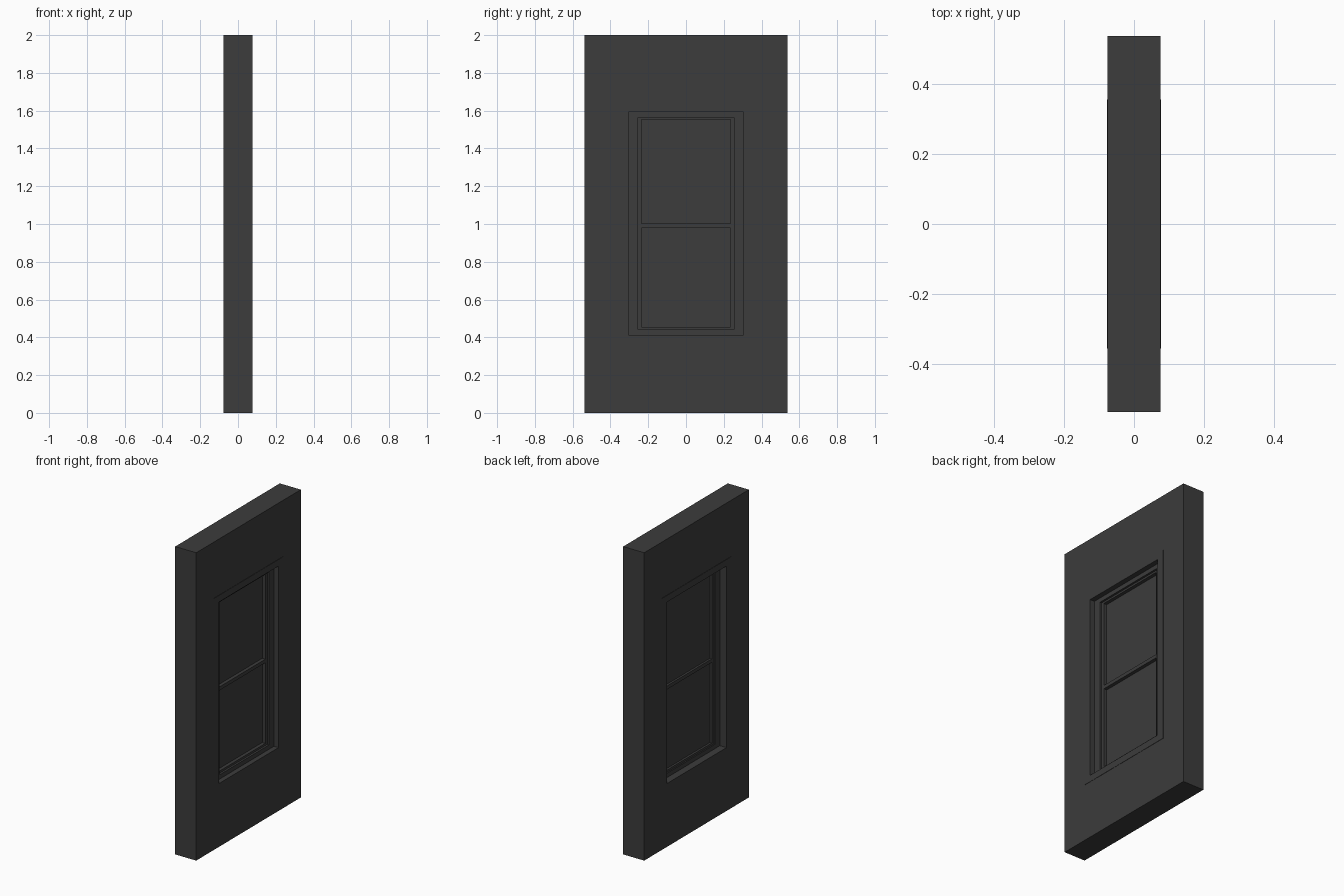
import bpy, bmesh

if "Cube" in bpy.data.objects:
    bpy.data.objects.remove(bpy.data.objects["Cube"])

mat = bpy.data.materials.new("dark_grey")
mat.diffuse_color = (0.045, 0.045, 0.045, 1)
mat.use_nodes = True
mat.node_tree.nodes["Principled BSDF"].inputs["Base Color"].default_value = mat.diffuse_color


def finish(name, bm):
    bmesh.ops.recalc_face_normals(bm, faces=bm.faces)
    me = bpy.data.meshes.new(name)
    bm.to_mesh(me)
    bm.free()
    me.materials.append(mat)
    ob = bpy.data.objects.new(name, me)
    bpy.context.collection.objects.link(ob)
    return ob


def frame(name, x0, x1, outer, inner):
    """Rectangular ring in the YZ plane; outer/inner = (half width, bottom, top)."""
    bm = bmesh.new()
    loops = []
    for x, (w, b, t) in ((x0, outer), (x1, outer), (x1, inner), (x0, inner)):
        loops.append([bm.verts.new((x, y, z))
                      for y, z in ((-w, b), (w, b), (w, t), (-w, t))])
    for k in range(4):
        a, c = loops[k], loops[(k + 1) % 4]
        for i in range(4):
            j = (i + 1) % 4
            bm.faces.new((a[i], a[j], c[j], c[i]))
    return finish(name, bm)


def box(name, x0, x1, w, b, t):
    bm = bmesh.new()
    bmesh.ops.create_cube(bm, size=1)
    for v in bm.verts:
        v.co = (x1 if v.co.x > 0 else x0,
                w if v.co.y > 0 else -w,
                t if v.co.z > 0 else b)
    return finish(name, bm)


WALL = (0.537, 0.0, 2.0)
TRIM = (0.355, 0.37, 1.635)
OPENING = (0.305, 0.413, 1.592)
SASH = (0.255, 0.441, 1.564)
PANE = (0.235, 0.455, 1.552)

# Wall panel with window opening
frame("wall", -0.0755, 0.0755, WALL, OPENING)

# Thin casing on both wall faces
frame("casing_right", 0.0755, 0.0775, TRIM, OPENING)
frame("casing_left", -0.0775, -0.0755, TRIM, OPENING)

# Stepped window frame and sash
frame("window_frame", -0.03, 0.045, OPENING, SASH)
frame("sash", -0.022, 0.032, SASH, PANE)

# Meeting rail and the two panes
box("meeting_rail", -0.022, 0.032, PANE[0], 0.979, 1.002)
box("lower_pane", -0.008, 0.01, PANE[0], PANE[1], 0.979)
box("upper_pane", -0.008, 0.01, PANE[0], 1.002, PANE[2])
